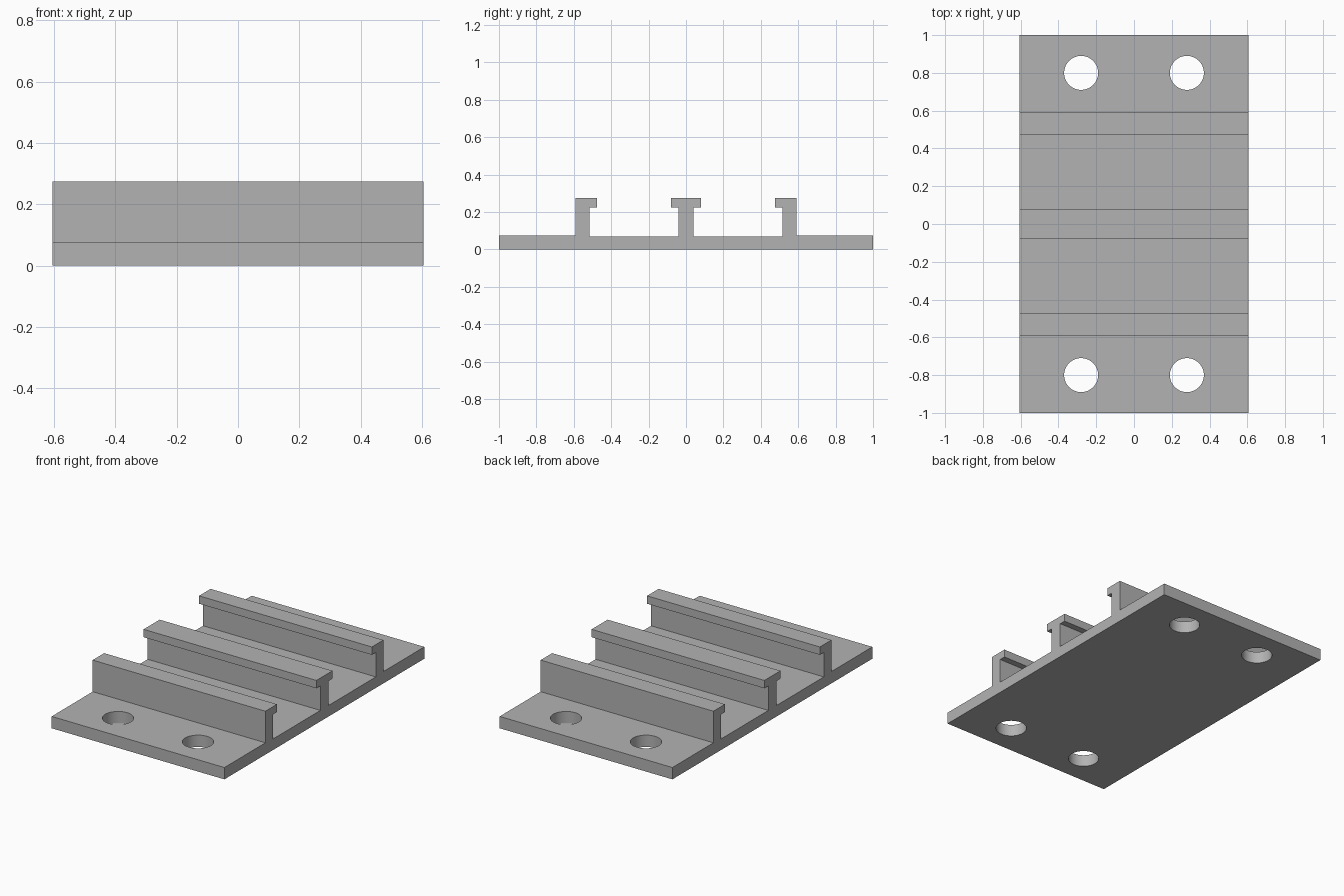
import bpy
import bmesh
from math import radians

cube = bpy.data.objects.get("Cube")
if cube:
    bpy.data.objects.remove(cube, do_unlink=True)

# Main sizes
HALF_WIDTH = 0.605
END_TOP, BAY_TOP = 0.075, 0.07
LIP, RAIL_TOP = 0.225, 0.275
HOLE_X, HOLE_Y, HOLE_RADIUS = 0.28, 0.8, 0.09

# Plain grey material
grey = bpy.data.materials.new("plain_grey")
grey.use_nodes = True
colour = (0.45, 0.45, 0.45, 1)
grey.diffuse_color = colour
grey.node_tree.nodes["Principled BSDF"].inputs["Base Color"].default_value = colour


def add_object(name, bm):
    bmesh.ops.recalc_face_normals(bm, faces=bm.faces)
    mesh = bpy.data.meshes.new(name)
    bm.to_mesh(mesh)
    bm.free()
    mesh.materials.append(grey)
    obj = bpy.data.objects.new(name, mesh)
    bpy.context.collection.objects.link(obj)
    return obj


# Half section: plate end, outer hooked rail, bay, half of the T rail
half = [
    (1, 0), (1, END_TOP), (0.59, END_TOP),
    (0.59, RAIL_TOP), (0.475, RAIL_TOP), (0.475, LIP), (0.515, LIP), (0.515, BAY_TOP),
    (0.04, BAY_TOP), (0.04, LIP), (0.08, LIP), (0.08, RAIL_TOP),
]
section = half + [(-y, z) for y, z in reversed(half)]

# Extrude the mirrored section across the width
bm = bmesh.new()
face = bm.faces.new([bm.verts.new((-HALF_WIDTH, y, z)) for y, z in section])
result = bmesh.ops.extrude_face_region(bm, geom=[face])
moved = [v for v in result["geom"] if isinstance(v, bmesh.types.BMVert)]
bmesh.ops.translate(bm, verts=moved, vec=(2 * HALF_WIDTH, 0, 0))
plate = add_object("railed_mounting_plate", bm)

# Four bolt holes
bm = bmesh.new()
for sx in (-1, 1):
    for sy in (-1, 1):
        hole = bmesh.ops.create_cone(bm, cap_ends=True, segments=64, depth=0.4,
                                     radius1=HOLE_RADIUS, radius2=HOLE_RADIUS)
        bmesh.ops.translate(bm, verts=hole["verts"], vec=(sx * HOLE_X, sy * HOLE_Y, 0))
cutter = add_object("bolt_hole_cutter", bm)
cutter.hide_render = True

cut = plate.modifiers.new("bolt_holes", "BOOLEAN")
cut.operation = "DIFFERENCE"
cut.solver = "EXACT"
cut.object = cutter

bpy.ops.object.select_all(action="DESELECT")
plate.select_set(True)
bpy.context.view_layer.objects.active = plate
bpy.ops.object.modifier_apply(modifier=cut.name)
bpy.data.objects.remove(cutter, do_unlink=True)

# Smooth hole walls, sharp edges elsewhere
bpy.ops.object.shade_smooth_by_angle(angle=radians(30))
